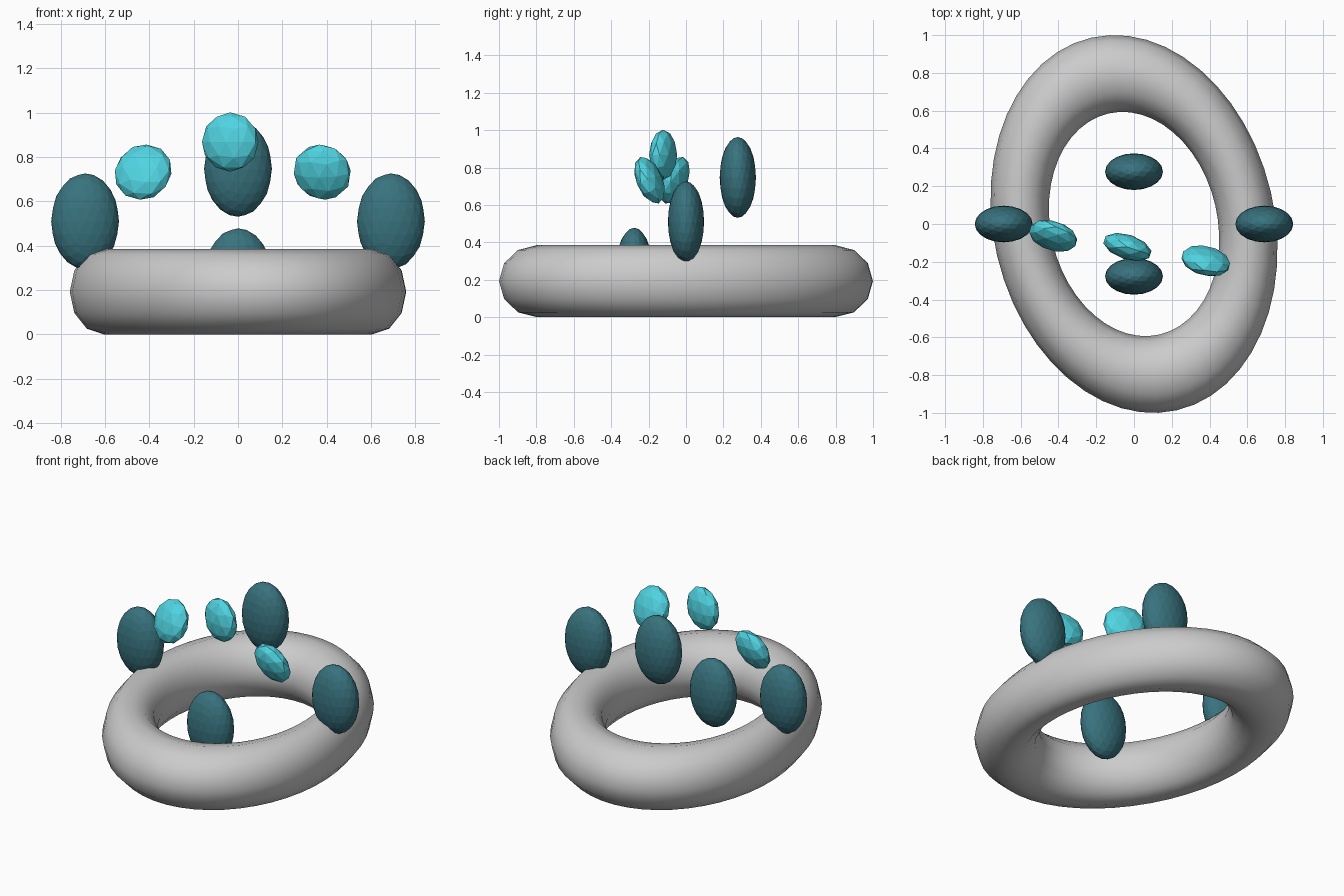
import bpy
from math import radians

if "Cube" in bpy.data.objects:
    bpy.data.objects.remove(bpy.data.objects["Cube"])


def material(name, rgb):
    m = bpy.data.materials.new(name)
    m.diffuse_color = (*rgb, 1)
    m.use_nodes = True
    m.node_tree.nodes["Principled BSDF"].inputs["Base Color"].default_value = m.diffuse_color
    return m


def ellipsoid(name, loc, radii, rot, subdiv, mat):
    bpy.ops.mesh.primitive_ico_sphere_add(subdivisions=subdiv, radius=1, location=loc,
                                          rotation=[radians(a) for a in rot])
    ob = bpy.context.object
    ob.name = name
    ob.scale = radii
    ob.data.materials.append(mat)
    return ob


dark = material("dark_teal", (0.04, 0.17, 0.21))
light = material("light_cyan", (0.08, 0.66, 0.76))

# Oval base ring, slightly turned
bpy.ops.mesh.primitive_torus_add(major_segments=48, minor_segments=12,
                                 major_radius=1, minor_radius=0.255,
                                 location=(0, 0, 0.1925), rotation=(0, 0, radians(13)))
ring = bpy.context.object
ring.name = "base_ring"
ring.scale = (0.744 / 1.255, 1.012 / 1.255, 0.1925 / 0.255)
bpy.ops.object.shade_smooth()

# Four dark pods on a tilted circle
for name, loc in (("left_pod", (-0.69, 0, 0.51)), ("right_pod", (0.69, 0, 0.51)),
                  ("back_pod", (0, 0.277, 0.747)), ("front_pod", (0, -0.277, 0.262))):
    ellipsoid(name, loc, (0.153, 0.097, 0.216), (0, 0, 0), 3, dark)

# Three light faceted pebbles in an arc, leaning progressively
for name, loc, rot in (("left_pebble", (-0.428, -0.063, 0.732), (-22, 0, -17)),
                       ("middle_pebble", (-0.035, -0.122, 0.868), (0, 0, -18)),
                       ("right_pebble", (0.38, -0.195, 0.732), (22, 0, -14))):
    ellipsoid(name, loc, (0.134, 0.066, 0.134), rot, 2, light)
